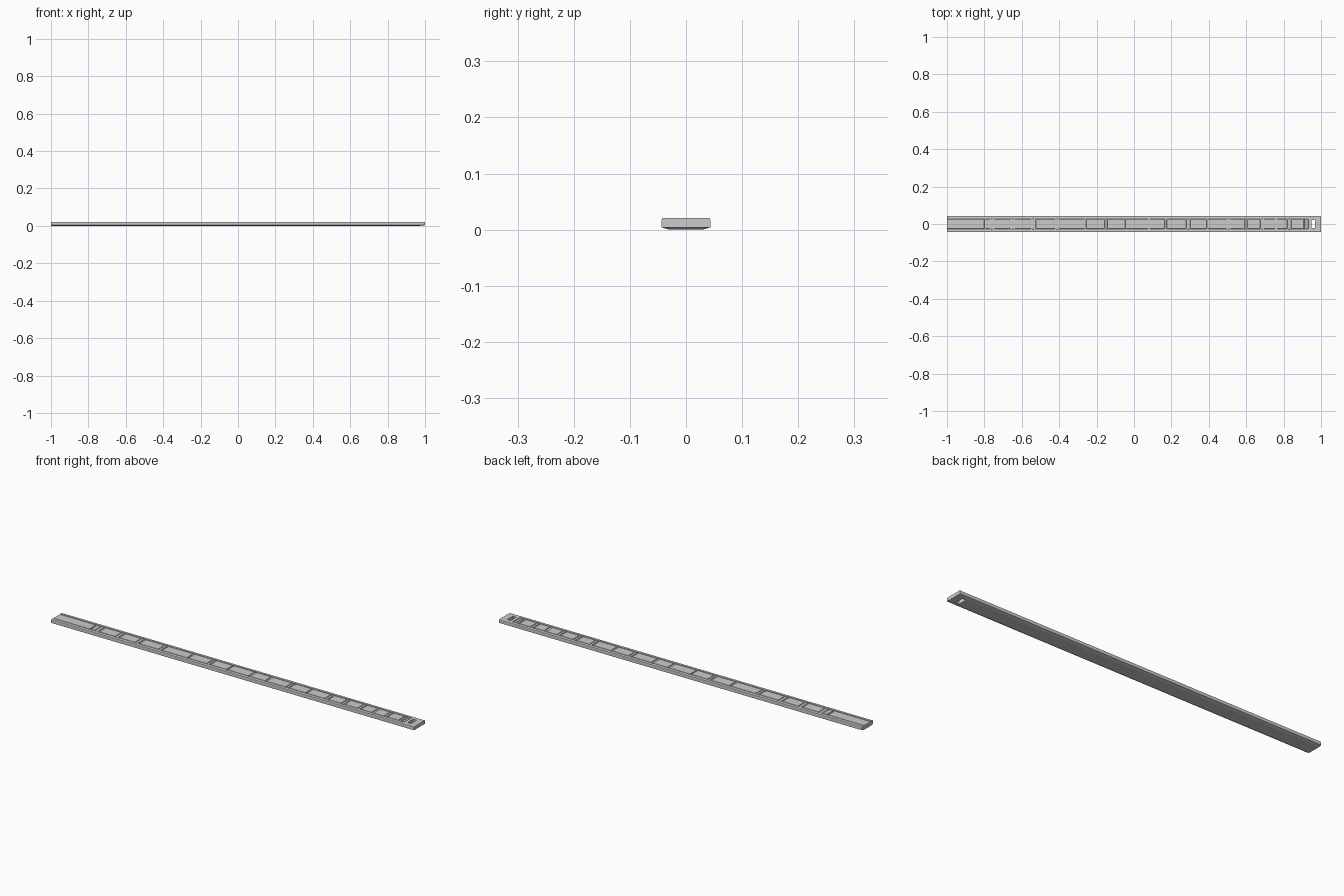
import bpy, bmesh

if "Cube" in bpy.data.objects:
    bpy.data.objects.remove(bpy.data.objects["Cube"])

TOP = 0.021          # overall height
FLOOR = 0.0175       # channel floor
CHANNEL_END = 0.935


def finish(name, bm):
    bmesh.ops.recalc_face_normals(bm, faces=bm.faces)
    mesh = bpy.data.meshes.new(name)
    bm.to_mesh(mesh)
    bm.free()
    ob = bpy.data.objects.new(name, mesh)
    bpy.context.collection.objects.link(ob)
    return ob


def extrude_profile(name, pts, x0, x1):
    bm = bmesh.new()
    face = bm.faces.new([bm.verts.new((x0, y, z)) for y, z in pts])
    res = bmesh.ops.extrude_face_region(bm, geom=[face])
    verts = [g for g in res["geom"] if isinstance(g, bmesh.types.BMVert)]
    bmesh.ops.translate(bm, verts=verts, vec=(x1 - x0, 0, 0))
    return finish(name, bm)


def box(name, x0, x1, half_y, z0, z1):
    pts = [(-half_y, z0), (half_y, z0), (half_y, z1), (-half_y, z1)]
    return extrude_profile(name, pts, x0, x1)


def bevel(ob, width, segments=1, angle=0.6):
    m = ob.modifiers.new("edge_bevel", "BEVEL")
    m.width, m.segments, m.angle_limit = width, segments, angle


def cut(ob, cutter):
    cutter.hide_render = True
    cutter.hide_viewport = True
    m = ob.modifiers.new("cut", "BOOLEAN")
    m.operation, m.object, m.solver = "DIFFERENCE", cutter, "EXACT"


# main bar: rounded upper corners and a shallow keel below
half = [(0.030, 0.0), (0.0435, 0.004), (0.0435, 0.0175),
        (0.0425, 0.020), (0.040, TOP)]
profile = half + [(-y, z) for y, z in reversed(half)]
bar = extrude_profile("long_bar", profile, -1, 1)
# lift the lower edge of the closed end
for v in bar.data.vertices:
    if v.co.x > 0.9 and v.co.z < 0.001:
        v.co.z = 0.0035

# channel open at the left end, closed and rounded at the right
cut(bar, box("channel_cutter", -1.1, CHANNEL_END, 0.029, FLOOR, 0.05))

# hanging slot through the closed end
slot = box("slot_cutter", 0.950, 0.969, 0.022, -0.03, 0.05)
cut(bar, slot)
# flatten the keel: only the last short length slopes upwards
bm = bmesh.new()
bm.from_mesh(bar.data)
bmesh.ops.bisect_plane(bm, geom=bm.verts[:] + bm.edges[:] + bm.faces[:],
                       plane_co=(0.97, 0, 0), plane_no=(1, 0, 0))
for v in bm.verts:
    if v.co.x < 0.98 and v.co.z < 0.0036 and abs(v.co.y) < 0.031:
        v.co.z = 0.0
bm.to_mesh(bar.data)
bm.free()

# inlaid panels separated by transverse gaps (centre, width)
gaps = [(-0.797, .006), (-0.760, .026), (-0.648, .024), (-0.538, .024),
        (-0.412, .020), (-0.260, .008), (-0.146, .020), (-0.043, .006),
        (0.080, .010), (0.170, .010), (0.290, .020), (0.393, .008),
        (0.505, .020), (0.595, .020), (0.685, .020), (0.760, .012),
        (0.830, .020), (0.910, .018)]
start = -1.0
for i, (c, w) in enumerate(gaps + [(CHANNEL_END, .006)]):
    panel = box(f"inlaid_panel_{i + 1}", start, c - w / 2, 0.0255,
                FLOOR - 0.001, TOP - 0.0005)
    bevel(panel, 0.0008)
    start = c + w / 2

# narrow cross ribs in the wider gaps
for i, (c, w) in enumerate(g for g in gaps if g[1] > 0.015):
    rib = box(f"cross_rib_{i + 1}", c - w / 6, c + w / 6, 0.0285,
              FLOOR - 0.001, TOP - 0.0015)
    bevel(rib, 0.0006)
